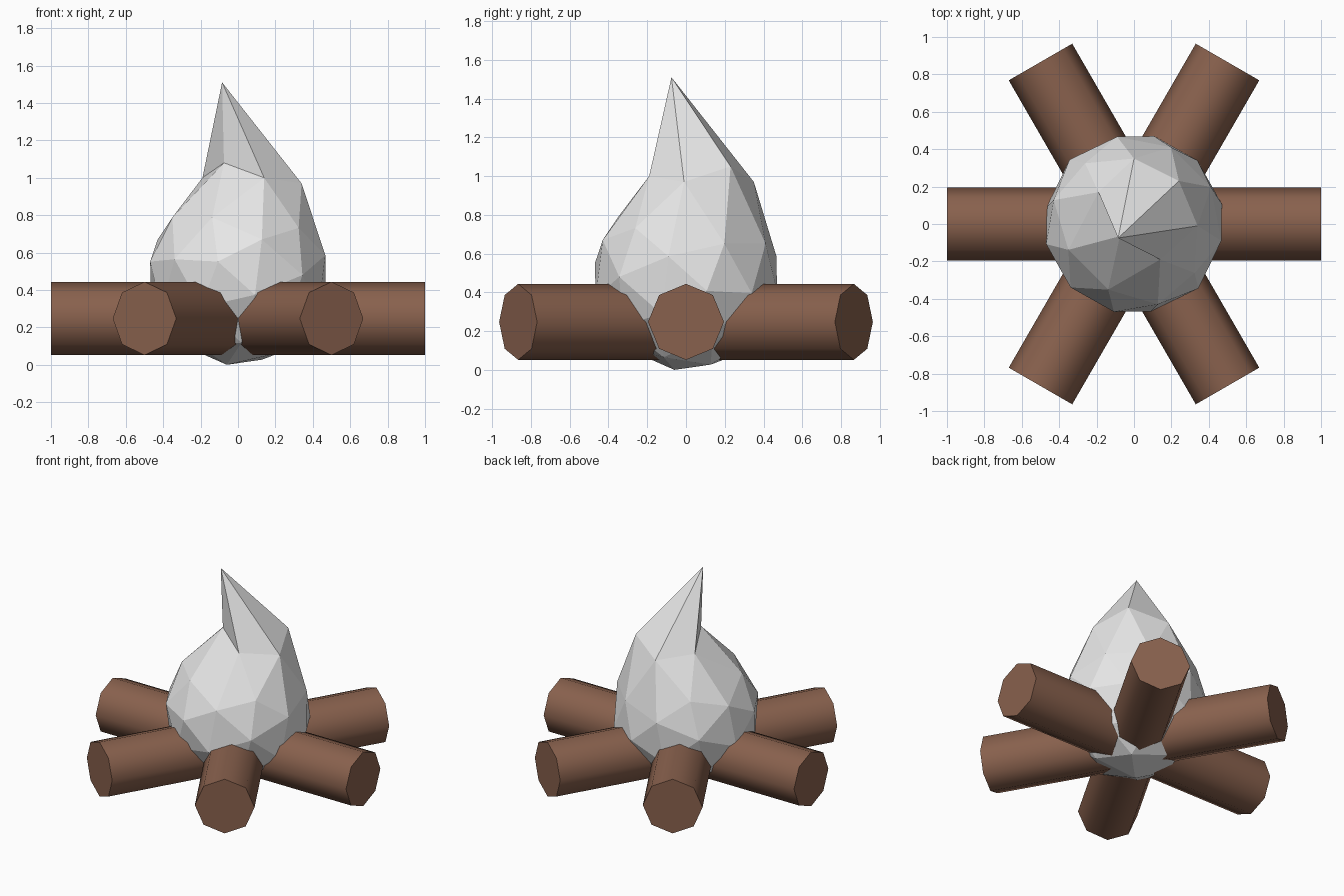
import bpy, bmesh, math
from itertools import combinations
from mathutils import Matrix, Vector

cube = bpy.data.objects.get("Cube")
if cube:
    bpy.data.objects.remove(cube, do_unlink=True)


def material(name, rgb):
    m = bpy.data.materials.new(name)
    m.use_nodes = True
    m.diffuse_color = (*rgb, 1)
    m.node_tree.nodes["Principled BSDF"].inputs["Base Color"].default_value = (*rgb, 1)
    return m


bark = material("brown wood", (0.25, 0.12, 0.075))
pale = material("pale grey", (0.8, 0.8, 0.8))

# Three crossed eight-sided logs, smooth around and sharp at the ends
for i in range(3):
    turn = Matrix.Rotation(math.radians(60 * i), 4, "Z") @ Matrix.Rotation(math.pi / 2, 4, "Y")
    bpy.ops.mesh.primitive_cylinder_add(vertices=8, radius=0.196, depth=2,
                                        location=(0, 0, 0.248), rotation=turn.to_euler())
    log = bpy.context.object
    log.name = f"log_{i + 1}"
    log.data.materials.append(bark)
    bpy.ops.object.shade_smooth_by_angle(angle=math.radians(50))

# Flame: faceted ball made from icosahedron corners and edge midpoints
phi = (1 + 5 ** 0.5) / 2
corners = []
for a in (-1, 1):
    for b in (-phi, phi):
        corners += [Vector((a, 0, b)), Vector((b, a, 0)), Vector((0, b, a))]
mids = [(p + q) / 2 for p, q in combinations(corners, 2) if (p - q).length < 2.1]

# Tilt the ball along the diagonal
tilt = Matrix.Rotation(math.radians(45), 3, "Z") @ Matrix.Rotation(math.radians(10), 3, "Y")
centre = Vector((0, 0, 0.48))
bm = bmesh.new()
for p in corners + mids:
    bm.verts.new(centre + tilt @ p.normalized() * 0.487)
bmesh.ops.convex_hull(bm, input=bm.verts)

# Pull the crown up into a leaning tip
crown = [(-0.085, -0.075, 1.51), (-0.075, -0.065, 1.08), (0.14, -0.19, 1.0),
         (-0.19, 0.17, 1.0), (0.34, -0.01, 0.97), (0.0, 0.35, 0.97), (0.24, 0.23, 1.05)]
tip = max(bm.verts, key=lambda v: v.co.dot(tilt @ Vector((0, 0, 1))))
ring = [e.other_vert(tip) for e in tip.link_edges]
for v in ring:
    flat = v.co.xy
    v.co = min((Vector(c) for c in crown[1:]), key=lambda c: (c.xy - flat).length)
tip.co = crown[0]

bmesh.ops.recalc_face_normals(bm, faces=bm.faces)
mesh = bpy.data.meshes.new("flame")
bm.to_mesh(mesh)
bm.free()
mesh.materials.append(pale)
flame = bpy.data.objects.new("flame", mesh)
bpy.context.collection.objects.link(flame)
